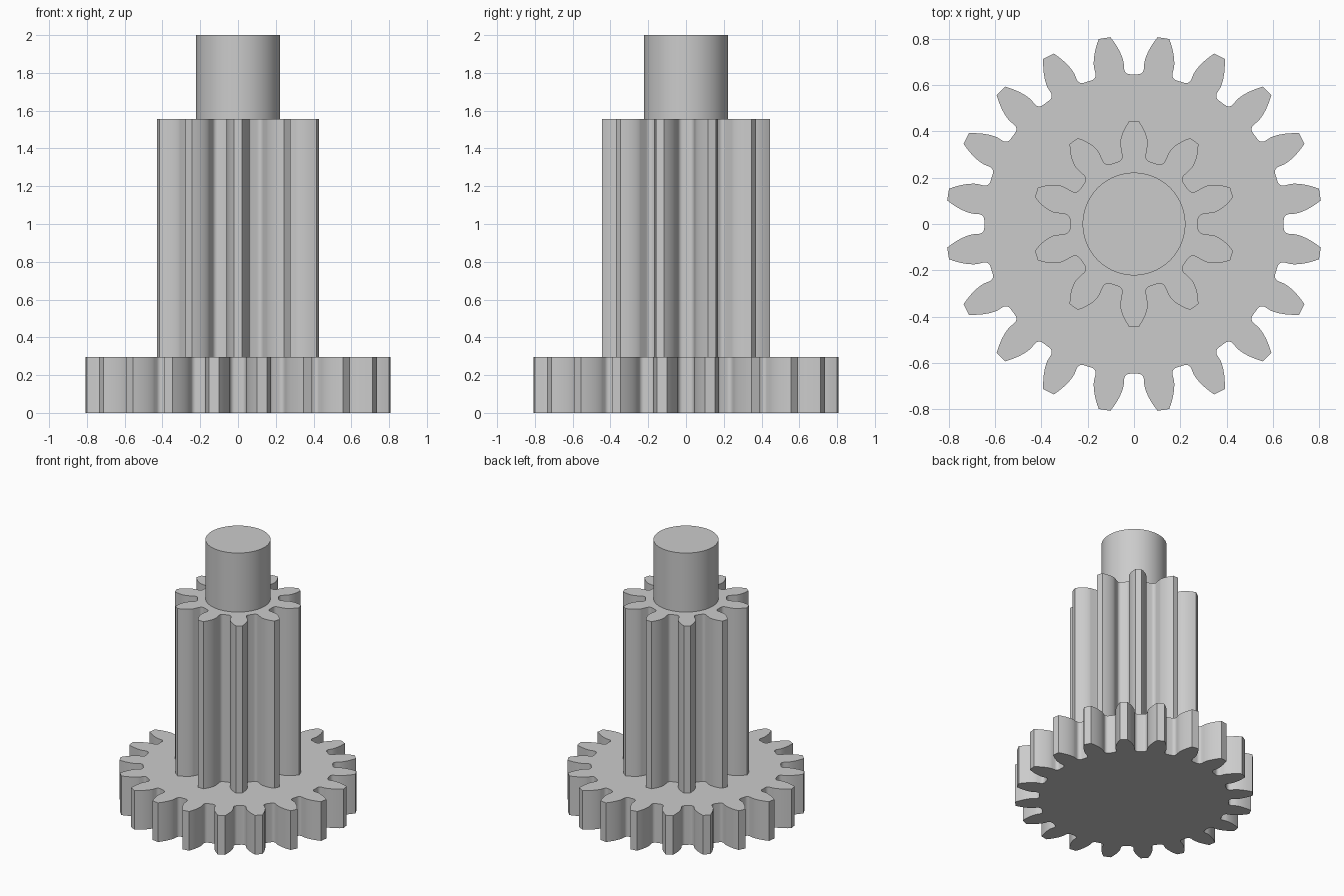
import bpy
import bmesh
from math import sin, cos, tan, acos, asin, atan2, pi, radians, sqrt

cube = bpy.data.objects.get("Cube")
if cube:
    bpy.data.objects.remove(cube, do_unlink=True)

MODULE = 0.074
PRESSURE = radians(20)
FILLET = 0.025

grey = bpy.data.materials.new("plain grey")
grey.use_nodes = True
grey.diffuse_color = (0.6, 0.6, 0.6, 1)
grey.node_tree.nodes["Principled BSDF"].inputs["Base Color"].default_value = (0.6, 0.6, 0.6, 1)


def involute(a):
    return tan(a) - a


def half_tooth(teeth):
    """(radius, angle from tooth centre) from the root up to the tip."""
    pitch = MODULE * teeth / 2
    tip, root, base = pitch + MODULE, pitch - 1.25 * MODULE, pitch * cos(PRESSURE)
    base_angle = pi / (2 * teeth) + involute(PRESSURE)
    # Root fillet, tangent to the root circle and to the radial lower flank
    centre_r = root + FILLET
    centre_a = base_angle + asin(FILLET / centre_r)
    sweep = acos(FILLET / centre_r)
    points = []
    for i in range(7):
        t = sweep * i / 6
        u, v = centre_r - FILLET * cos(t), FILLET * sin(t)
        points.append((sqrt(u * u + v * v), centre_a - atan2(v, u)))
    # Involute flank
    for i in range(9):
        r = base + (tip - base) * (i / 8) ** 1.5
        points.append((r, base_angle - involute(acos(min(1, base / r)))))
    return points


def gear_outline(teeth, first):
    half = half_tooth(teeth)
    tooth = [(r, -a) for r, a in half] + [(r, a) for r, a in reversed(half)]
    outline = []
    for k in range(teeth):
        mid = first + 2 * pi * k / teeth
        outline += [(r * cos(mid + a), r * sin(mid + a)) for r, a in tooth]
    return outline


def circle_outline(radius, sides=96):
    return [(radius * cos(2 * pi * i / sides), radius * sin(2 * pi * i / sides))
            for i in range(sides)]


def extrude(name, outline, bottom, top):
    bm = bmesh.new()
    face = bm.faces.new([bm.verts.new((x, y, bottom)) for x, y in outline])
    new = bmesh.ops.extrude_face_region(bm, geom=[face], use_keep_orig=True)["geom"]
    raised = [g for g in new if isinstance(g, bmesh.types.BMVert)]
    bmesh.ops.translate(bm, verts=raised, vec=(0, 0, top - bottom))
    bmesh.ops.recalc_face_normals(bm, faces=bm.faces)
    mesh = bpy.data.meshes.new(name)
    bm.to_mesh(mesh)
    bm.free()
    mesh.materials.append(grey)
    obj = bpy.data.objects.new(name, mesh)
    bpy.context.collection.objects.link(obj)
    bpy.ops.object.select_all(action="DESELECT")
    obj.select_set(True)
    bpy.context.view_layer.objects.active = obj
    bpy.ops.object.shade_smooth_by_angle(angle=radians(30))
    return obj


# Wide gear at the foot, long pinion above it, plain shaft on top
extrude("base_gear", gear_outline(20, radians(9)), 0, 0.295)
extrude("long_pinion", gear_outline(10, pi / 2), 0.295, 1.555)
extrude("shaft", circle_outline(0.222), 1.555, 2)
